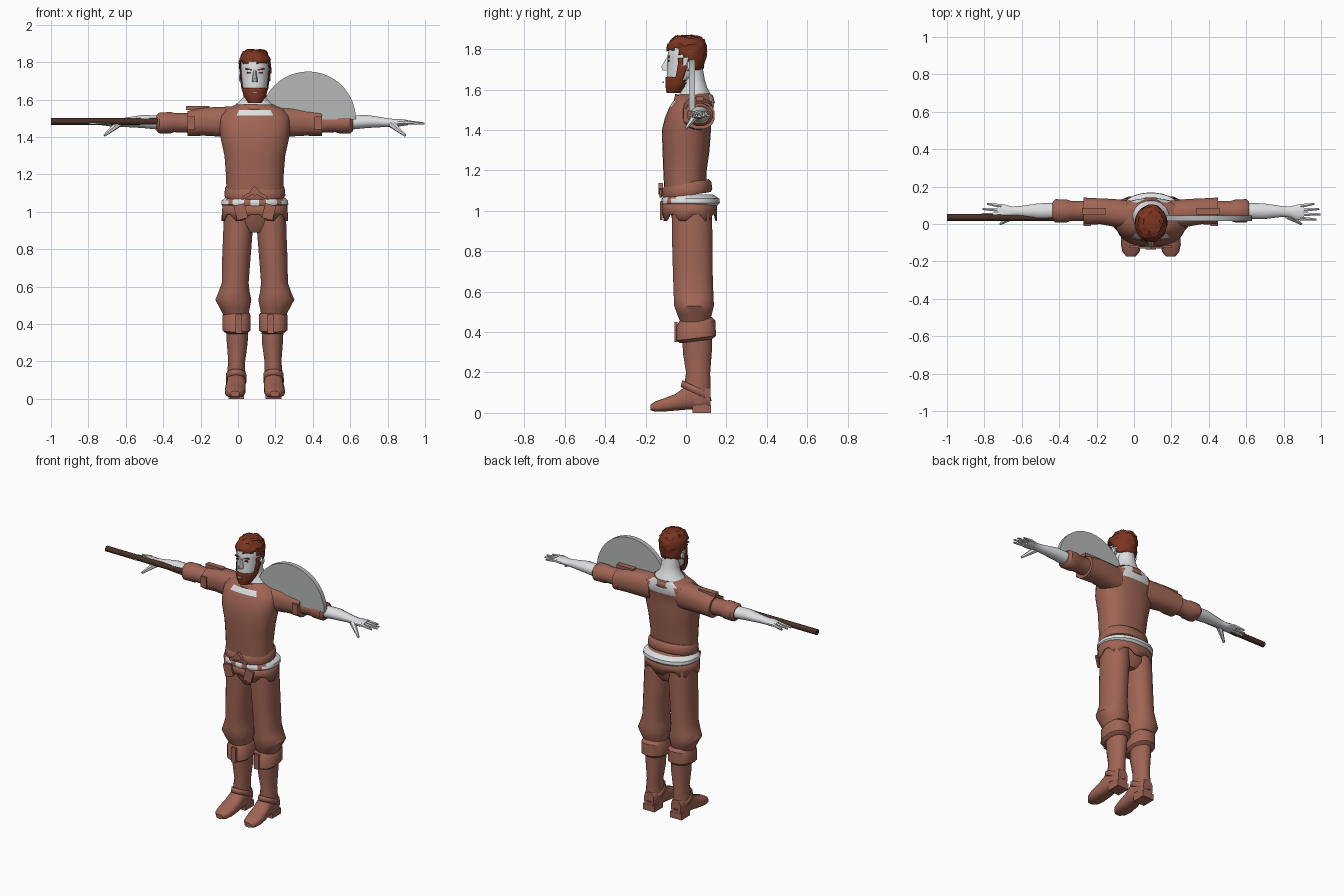
import bpy, bmesh, math, random
from mathutils import Matrix, Vector

random.seed(4)
if "Cube" in bpy.data.objects:
    bpy.data.objects.remove(bpy.data.objects["Cube"], do_unlink=True)

CENTRE = 0.09          # the figure stands a little to its left
made = []


def material(name, rgb):
    m = bpy.data.materials.new(name)
    m.use_nodes = True
    m.diffuse_color = (*rgb, 1)
    m.node_tree.nodes["Principled BSDF"].inputs["Base Color"].default_value = (*rgb, 1)
    return m


CLOTH = material("brown_cloth", (.35, .13, .09))
SKIN = material("pale_skin", (.72, .74, .75))
HAIR = material("auburn_hair", (.2, .035, .015))
WOOD = material("dark_brown", (.065, .03, .02))
METAL = material("grey_metal", (.47, .48, .48))


def finish(bm, name, mats, rule=None, keep=None, thick=0):
    """Turn a bmesh into an object, trimming and colouring its faces by rules."""
    bmesh.ops.recalc_face_normals(bm, faces=bm.faces)
    if keep:
        gone = [f for f in bm.faces if not keep(f.calc_center_median())]
        bmesh.ops.delete(bm, geom=gone, context="FACES")
    if rule:
        for f in bm.faces:
            f.material_index = int(rule(f.calc_center_median()))
    bmesh.ops.translate(bm, verts=bm.verts, vec=(CENTRE, 0, 0))
    mesh = bpy.data.meshes.new(name)
    bm.to_mesh(mesh)
    bm.free()
    for m in mats:
        mesh.materials.append(m)
    ob = bpy.data.objects.new(name, mesh)
    bpy.context.collection.objects.link(ob)
    if thick:
        mod = ob.modifiers.new("thickness", "SOLIDIFY")
        mod.thickness = thick
    made.append(ob)
    return ob


def loft(name, rings, *mats, axis="z", side=1, seg=16, power=1.0, cap=True, warp=None, **rules):
    """Skin elliptical rings (station, two centre coordinates, two radii)."""
    bm = bmesh.new()
    loops = []
    for t, a, b, ra, rb in rings:
        loop = []
        for i in range(seg):
            ang = math.tau * (i + .5) / seg
            c, s = math.cos(ang), math.sin(ang)
            u = a + ra * math.copysign(abs(c) ** power, c)
            v = b + rb * math.copysign(abs(s) ** power, s)
            p = Vector({"z": (u, v, t), "x": (t, u, v), "y": (u, t, v)}[axis])
            if warp:
                p = warp(p, i)
            p.x *= side
            loop.append(bm.verts.new(p))
        loops.append(loop)
    for lo, hi in zip(loops, loops[1:]):
        for i in range(seg):
            j = (i + 1) % seg
            bm.faces.new((lo[i], lo[j], hi[j], hi[i]))
    if cap:
        bm.faces.new(loops[0])
        bm.faces.new(loops[-1])
    return finish(bm, name, mats, **rules)


def box(name, centre, size, mat, turn=0, axis="Y"):
    bm = bmesh.new()
    bmesh.ops.create_cube(bm, size=1)
    move = Matrix.Translation(centre) @ Matrix.Rotation(turn, 4, axis)
    bm.transform(move @ Matrix.Diagonal((*size, 1)))
    return finish(bm, name, [mat])


def rod(name, start, end, r1, r2, mat, seg=8):
    start, end = Vector(start), Vector(end)
    way = end - start
    bm = bmesh.new()
    bmesh.ops.create_cone(bm, cap_ends=True, segments=seg, radius1=r1, radius2=r2, depth=way.length)
    turn = way.to_track_quat("Z", "Y").to_matrix().to_4x4()
    bm.transform(Matrix.Translation((start + end) / 2) @ turn)
    return finish(bm, name, [mat])


def refine(rings, n):
    out = []
    for p, q in zip(rings, rings[1:]):
        out += [[x + (y - x) * k / n for x, y in zip(p, q)] for k in range(n)]
    return out + [list(rings[-1])]


# Shirt with bare patches at the throat and nape
loft("shirt", [(1.1, 0, -.005, .152, .103), (1.2, 0, -.005, .155, .108), (1.3, 0, 0, .163, .117),
               (1.4, 0, .002, .185, .122), (1.46, 0, .01, .19, .115), (1.49, 0, .02, .19, .113),
               (1.515, 0, .028, .185, .11), (1.545, 0, .038, .16, .1), (1.575, 0, .045, .1, .085)],
     CLOTH, SKIN, seg=32, power=.85,
     rule=lambda c: (c.y < 0 and abs(c.x) < .1 and 1.51 < c.z < 1.55)
     or (c.y > .08 and abs(c.x) < .09 and 1.49 < c.z < 1.57))
loft("collar", [(1.54, 0, .04, .12, .105), (1.575, 0, .04, .1, .095)], CLOTH, cap=False, thick=.008,
     warp=lambda p, i: p + Vector((0, 0, random.uniform(-.008, .008))))
loft("neck", [(1.54, 0, .045, .13, .095), (1.575, 0, .045, .1, .08), (1.61, 0, .042, .066, .064),
              (1.65, 0, .037, .056, .057), (1.73, 0, .025, .055, .055)], SKIN)

# Head, beard and hair share one skull profile
skull = refine([(1.6, 0, -.06, .03, .03), (1.63, 0, -.045, .052, .05), (1.67, 0, -.02, .066, .076),
                (1.72, 0, -.005, .073, .087), (1.77, 0, 0, .076, .092), (1.81, 0, .003, .073, .088),
                (1.84, 0, .006, .055, .068), (1.85, 0, .006, .03, .035)], 3)


def shell(grow, drop=0):
    return [(z + (z - 1.73) * drop, a, b, ra + grow, rb + grow) for z, a, b, ra, rb in skull]


def ruffle(p, i):
    return p + Vector([random.uniform(-.006, .006) for k in range(3)])


loft("head", skull, SKIN, seg=24)
loft("hair", shell(.009, .14), HAIR, seg=24, warp=ruffle, thick=.004,
     keep=lambda c: c.z > 1.8 or (c.y > -.025 and c.z > 1.755) or (c.y > .025 and c.z > 1.7))
loft("beard", shell(.007, .13), HAIR, seg=24, thick=.004,
     keep=lambda c: (c.z < 1.665 and c.y < -.005) or (c.z < 1.76 and -.04 < c.y < -.005))
box("lower_lip", (0, -.113, 1.637), (.026, .008, .009), SKIN)
loft("nose", [(1.695, 0, -.095, .016, .024), (1.715, 0, -.097, .014, .027),
              (1.755, 0, -.088, .008, .012)], SKIN, seg=8)
for s, tag in ((1, "left"), (-1, "right")):
    box(tag + "_brow", (s * .033, -.086, 1.762), (.036, .009, .008), HAIR, -s * .15)
    box(tag + "_eye", (s * .031, -.085, 1.743), (.022, .009, .008), WOOD)
    loft(tag + "_ear", [(.068, .012, 1.715, .016, .024), (.085, .018, 1.72, .012, .022)],
         SKIN, axis="x", side=s, seg=8)

# Arms, hands and shoulder straps
for s, tag in ((1, "left"), (-1, "right")):
    loft(tag + "_sleeve", [(.1, .05, 1.48, .075, .085), (.2, .06, 1.482, .075, .08),
                           (.27, .068, 1.482, .07, .076), (.32, .068, 1.477, .072, .072),
                           (.36, .068, 1.472, .075, .068)], CLOTH, axis="x", side=s, power=.85)
    loft(tag + "_rolled_sleeve", [(.34, .07, 1.475, .055, .055), (.43, .07, 1.477, .056, .053),
                                  (.45, .07, 1.477, .063, .059), (.51, .07, 1.475, .065, .057),
                                  (.525, .07, 1.475, .05, .045)], CLOTH, axis="x", side=s, seg=12)
    loft(tag + "_forearm", [(.48, .07, 1.475, .045, .04), (.6, .068, 1.483, .044, .036),
                            (.7, .067, 1.478, .03, .025), (.745, .065, 1.476, .03, .021),
                            (.78, .062, 1.477, .043, .02), (.82, .062, 1.477, .044, .014)],
         SKIN, axis="x", side=s, seg=12)
    for k, reach in enumerate((.885, .907, .9, .875)):
        y = .03 + k * .022
        rod(f"{tag}_finger_{k}", (s * .8, y, 1.48), (s * reach, y + (k - 1) * .006, 1.472),
            .012, .006, SKIN, 6)
    rod(tag + "_thumb", (s * .73, .045, 1.47), (s * .805, .0, 1.408), .02, .007, SKIN, 6)
    box(tag + "_shoulder_strap", (s * .305, .068, 1.556), (.125, .036, .022), CLOTH)
    box(tag + "_sleeve_tab", (s * .34, -.006, 1.475), (.04, .012, .07), CLOTH)

# Sash, exposed waist and ragged tunic hem
loft("sash", [(1.075, 0, .006, .158, .118), (1.09, 0, .006, .164, .125), (1.125, 0, .004, .16, .122),
              (1.14, 0, .004, .15, .11)], CLOTH, seg=24, power=.9,
     warp=lambda p, i: p + Vector((0, 0, p.y * .15)))
loft("waist", [(1.025, 0, .02, .166, .135), (1.04, 0, .022, .18, .146), (1.06, 0, .022, .178, .144),
               (1.08, 0, .015, .155, .12)], CLOTH, SKIN, seg=32, power=.9,
     rule=lambda c: 1.03 < c.z < 1.075 and (c.y > .03 or math.sin(c.x * 75 + 1.6) > -.2))
loft("tunic_hem", refine([(1.04, 0, .018, .174, .138), (.965, 0, .018, .178, .135)], 2), CLOTH,
     seg=28, power=.9, cap=False, thick=.008,
     warp=lambda p, i: p + Vector((0, 0, (.018 if i % 4 < 2 else -.014) * (p.z < .98))))
box("sash_knot", (0, -.125, 1.11), (.04, .02, .04), CLOTH, math.pi / 4)
for s in (1, -1):
    box("sash_tail", (s * .035, -.125, 1.09), (.065, .01, .018), CLOTH, s * .5)
    box("hem_flap", (s * .075, -.122, 1.0), (.06, .012, .08), CLOTH, s * .25)

# Trousers, cuffs and boots
loft("hips", [(.89, 0, .03, .07, .07), (.93, 0, .03, .15, .095), (1.05, 0, .02, .16, .11)], CLOTH)
for s, tag in ((1, "left"), (-1, "right")):
    loft(tag + "_trouser_leg", [(1.0, .088, .028, .08, .1), (.9, .09, .03, .08, .102),
                                (.75, .099, .032, .077, .1), (.62, .105, .036, .073, .1),
                                (.57, .111, .038, .085, .1), (.53, .115, .04, .098, .1),
                                (.49, .108, .042, .083, .088), (.44, .1, .045, .065, .07)],
         CLOTH, side=s, power=.9)
    loft(tag + "_boot_cuff", [(.465, .098, .048, .064, .08), (.445, .098, .05, .077, .097),
                              (.37, .098, .05, .077, .1), (.355, .098, .05, .06, .08)],
         CLOTH, side=s, power=.85, warp=lambda p, i: p + Vector((0, 0, (p.y - .05) * .12)))
    box(tag + "_cuff_strap", (s * .085, -.05, .4), (.035, .014, .1), CLOTH)
    loft(tag + "_boot_shaft", [(.38, .095, .056, .06, .075), (.3, .094, .056, .057, .073),
                               (.2, .097, .06, .046, .061), (.13, .1, .056, .05, .066),
                               (.05, .1, .06, .05, .062)], CLOTH, side=s)
    loft(tag + "_boot_foot", [(.122, .1, .075, .036, .05), (.08, .1, .085, .05, .07),
                              (.0, .1, .075, .052, .06), (-.05, .103, .053, .055, .042),
                              (-.11, .106, .039, .055, .033), (-.15, .106, .032, .046, .026),
                              (-.175, .106, .027, .024, .015)], CLOTH, axis="y", side=s, power=.75)
    box(tag + "_boot_heel", (s * .1, .078, .02), (.084, .092, .04), CLOTH)
    loft(tag + "_ankle_fold", [(.09, .1, .05, .056, .078), (.125, .1, .05, .055, .07)], CLOTH,
         side=s, cap=False, thick=.006, warp=lambda p, i: p + Vector((0, 0, (.06 - p.y) * .45)))

# Staff along the right arm
rod("staff", (-1 - CENTRE, .035, 1.483), (-.4, .035, 1.483), .018, .018, WOOD, 12)

# Half-round plate standing on the left arm
bm = bmesh.new()
arc = [math.pi * k / 32 for k in range(33)]
face = bm.faces.new([bm.verts.new((.285 + .255 * math.cos(a), .015, 1.495 + .255 * math.sin(a)))
                     for a in arc])
out = bmesh.ops.extrude_face_region(bm, geom=[face])
bmesh.ops.translate(bm, vec=(0, .03, 0),
                    verts=[g for g in out["geom"] if isinstance(g, bmesh.types.BMVert)])
finish(bm, "half_round_plate", [METAL])

# Smooth shading with crisp creases
bpy.ops.object.select_all(action="DESELECT")
for ob in made:
    ob.select_set(True)
bpy.context.view_layer.objects.active = made[0]
bpy.ops.object.shade_smooth_by_angle(angle=math.radians(40))
